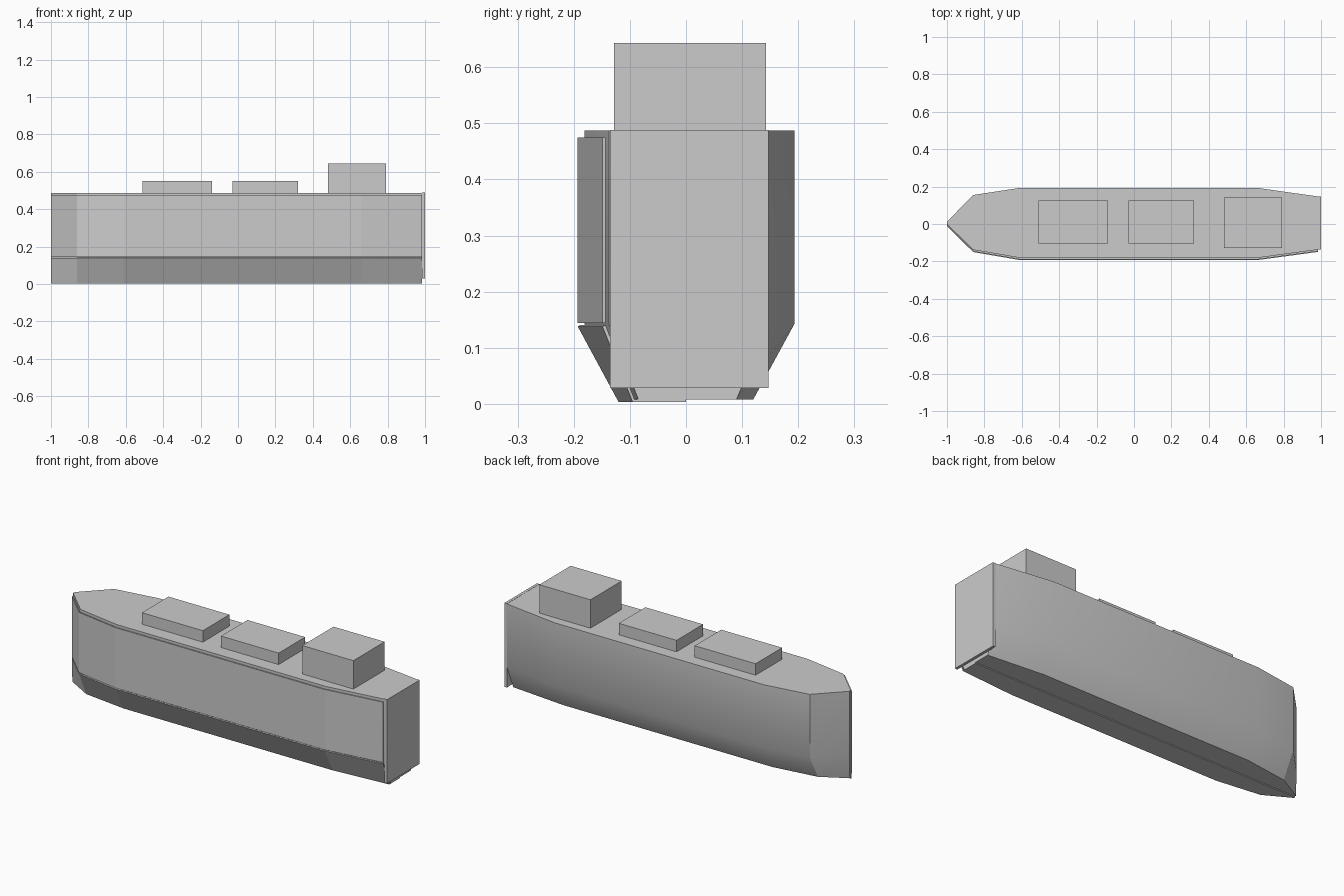
import bpy
import bmesh

if "Cube" in bpy.data.objects:
    bpy.data.objects.remove(bpy.data.objects["Cube"])

grey = bpy.data.materials.new("plain grey")
grey.use_nodes = True
grey.diffuse_color = (0.6, 0.6, 0.6, 1)
grey.node_tree.nodes["Principled BSDF"].inputs["Base Color"].default_value = (0.6, 0.6, 0.6, 1)

# Stations from stern to bow
STATIONS = [0.985, 0.66, -0.61, -0.86, -1.0]
BACK_SIDE = [0.147, 0.193, 0.193, 0.155, 0.012]
FRONT_SIDE = [-0.137, -0.181, -0.181, -0.138, -0.001]
BACK_FLOOR = [0.09, 0.12, 0.12, 0.085, 0.008]
FRONT_FLOOR = [-0.085, -0.11, -0.11, -0.077, -0.001]
OUTER_FLOOR = [-0.095, -0.12, -0.12, -0.088, -0.008]


def finish(bm, name):
    mesh = bpy.data.meshes.new(name)
    bm.to_mesh(mesh)
    bm.free()
    mesh.materials.append(grey)
    obj = bpy.data.objects.new(name, mesh)
    bpy.context.collection.objects.link(obj)
    return obj


def line(widths, z):
    return [(x, y, z) for x, y in zip(STATIONS, widths)]


def ring(back, front, z):
    return line(back, z) + line(front, z)[::-1]


def loft(name, rows, closed):
    """Skin between rows of points listed from the bottom up."""
    bm = bmesh.new()
    rows = [[bm.verts.new(p) for p in row] for row in rows]
    count = len(rows[0])
    for low, high in zip(rows, rows[1:]):
        for i in range(count if closed else count - 1):
            j = (i + 1) % count
            quad = (low[i], low[j], high[j], high[i])
            bm.faces.new(quad if closed else quad[::-1])
    if closed:
        bm.faces.new(rows[0][::-1])
        bm.faces.new(rows[-1])
        bmesh.ops.recalc_face_normals(bm, faces=bm.faces)
    return finish(bm, name)


def box(name, x0, x1, y0, y1, z0, z1):
    bm = bmesh.new()
    bmesh.ops.create_cube(bm, size=1)
    for v in bm.verts:
        v.co = ((x0, x1)[v.co.x > 0], (y0, y1)[v.co.y > 0], (z0, z1)[v.co.z > 0])
    return finish(bm, name)


# Hull with knuckle and flat floor
hull = loft("hull", [
    ring(BACK_FLOOR, FRONT_FLOOR, 0.008),
    ring(BACK_SIDE, FRONT_SIDE, 0.142),
    ring(BACK_SIDE, FRONT_SIDE, 0.487),
], True)

# Separate plating on the front side, standing just proud of the hull
outer = [y - 0.012 for y in FRONT_SIDE]
plating = [
    loft("side_plating", [line(outer, 0.144), line(outer, 0.475)], False),
    loft("bilge_plating", [line([0] * len(STATIONS), 0.003),
                           line(OUTER_FLOOR, 0.003),
                           line(outer, 0.138)], False),
]
for plate in plating:
    solid = plate.modifiers.new("thickness", "SOLIDIFY")
    solid.thickness = 0.006
    solid.offset = -1

# Softly shaded hull with sharp deck and bow edges
bpy.ops.object.select_all(action="DESELECT")
hull.select_set(True)
bpy.context.view_layer.objects.active = hull
bpy.ops.object.shade_smooth_by_angle(angle=0.53)

# Stern plate, cargo hatches and deckhouse
box("stern_plate", 0.985, 1.0, -0.135, 0.147, 0.028, 0.488)
for label, x0, x1 in (("fore", -0.51, -0.14), ("aft", -0.03, 0.32)):
    box(label + "_hatch", x0, x1, -0.105, 0.125, 0.48, 0.55)
box("deckhouse", 0.48, 0.79, -0.128, 0.143, 0.48, 0.643)
